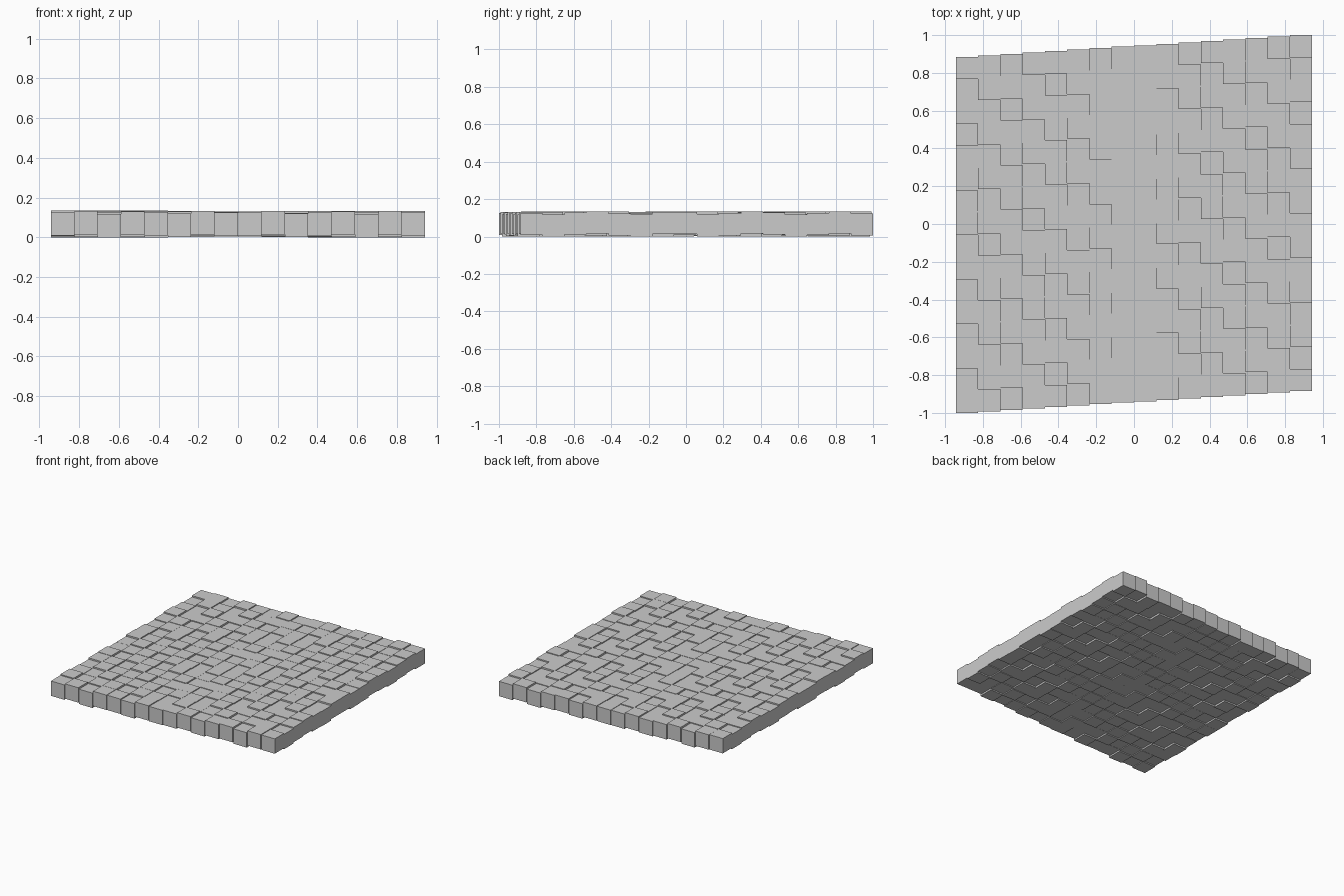
import bpy, bmesh, math
from mathutils import Matrix, Vector

if "Cube" in bpy.data.objects:
    bpy.data.objects.remove(bpy.data.objects["Cube"])

N = 16                      # blocks per side
S = 0.1178                  # block edge length
SKEW = (2 - N * S) / (N - 1)  # y slip from one column to the next
AMP = 0.008                 # height unevenness


def uneven(i, j):
    """Small wavy height offset, calmer in the middle columns."""
    calm = 0.45 + 0.55 * min(1, abs(i - 7.5) / 3)
    return AMP * calm * math.sin(1.7 * j + 2.3 * i)


# Each column of cubes slips slightly in y; each cube is slightly raised or sunk
bm = bmesh.new()
low = min(uneven(i, j) for i in range(N) for j in range(N))
for i in range(N):
    for j in range(N):
        x = (i - (N - 1) / 2) * S
        y = -1 + S / 2 + j * S + i * SKEW
        z = S / 2 + uneven(i, j) - low
        bmesh.ops.create_cube(bm, size=S, matrix=Matrix.Translation(Vector((x, y, z))))

mesh = bpy.data.meshes.new("block_floor")
bm.to_mesh(mesh)
bm.free()
floor = bpy.data.objects.new("block_floor", mesh)
bpy.context.collection.objects.link(floor)
